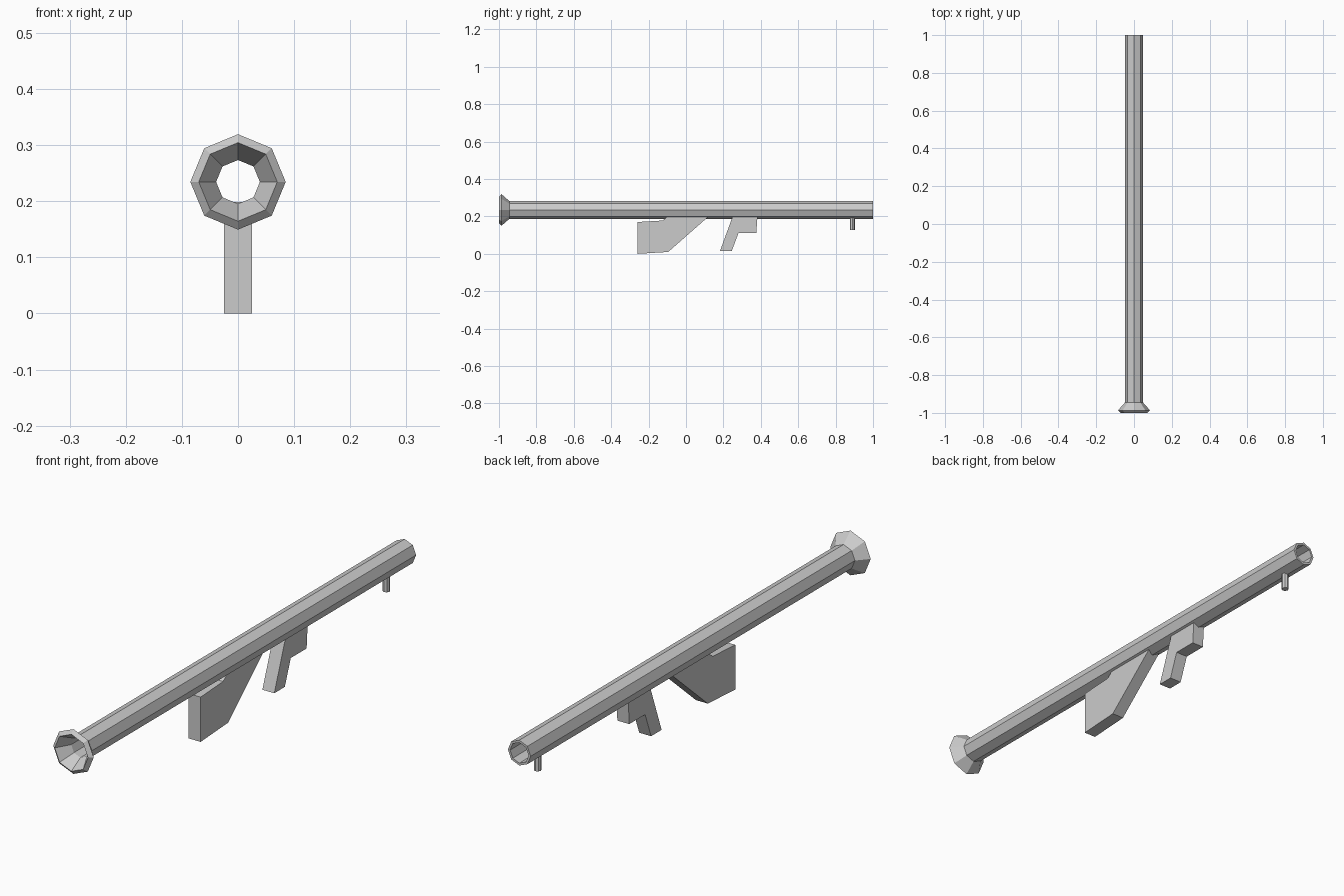
import bpy, bmesh
from math import sin, cos, tau

if "Cube" in bpy.data.objects:
    bpy.data.objects.remove(bpy.data.objects["Cube"])

AXIS_Z = 0.2345


def finish(bm, name):
    bmesh.ops.recalc_face_normals(bm, faces=bm.faces)
    mesh = bpy.data.meshes.new(name)
    bm.to_mesh(mesh)
    bm.free()
    obj = bpy.data.objects.new(name, mesh)
    bpy.context.collection.objects.link(obj)
    return obj


def lathe_y(name, profile, sides=8):
    """Spin a closed (y, radius) profile around the tube axis."""
    bm = bmesh.new()
    rings = [[bm.verts.new((r * cos(tau * i / sides), y, AXIS_Z + r * sin(tau * i / sides)))
              for i in range(sides)] for y, r in profile]
    for a, b in zip(rings, rings[1:] + rings[:1]):
        for i in range(sides):
            j = (i + 1) % sides
            bm.faces.new((a[i], a[j], b[j], b[i]))
    return finish(bm, name)


def slab(name, outline, half_width):
    """Extrude a side-view (y, z) outline across x."""
    bm = bmesh.new()
    face = bm.faces.new([bm.verts.new((-half_width, y, z)) for y, z in outline])
    ext = bmesh.ops.extrude_face_region(bm, geom=[face])
    moved = [g for g in ext["geom"] if isinstance(g, bmesh.types.BMVert)]
    bmesh.ops.translate(bm, verts=moved, vec=(2 * half_width, 0, 0))
    return finish(bm, name)


# hollow octagonal tube with flared, bevelled rear bell
lathe_y("tube", [(1.0, 0.048), (-0.945, 0.048), (-0.987, 0.085),
                 (-1.0, 0.07), (-0.945, 0.039), (1.0, 0.039)])

# shoulder stock, its top sunk slightly into the tube
slab("shoulder_stock", [(-0.26, 0.0), (-0.095, 0.01), (0.12, 0.199), (-0.10, 0.199),
                        (-0.125, 0.178), (-0.26, 0.17)], 0.025)

# hand grip with trigger housing
slab("grip", [(0.182, 0.016), (0.245, 0.016), (0.281, 0.112), (0.376, 0.112),
              (0.382, 0.199), (0.249, 0.199)], 0.025)

# small peg under the muzzle
bm = bmesh.new()
bmesh.ops.create_cone(bm, cap_ends=True, segments=8, radius1=0.0135, radius2=0.0135, depth=0.067)
bmesh.ops.translate(bm, verts=bm.verts, vec=(0, 0.89, 0.1615))
finish(bm, "front_peg")
